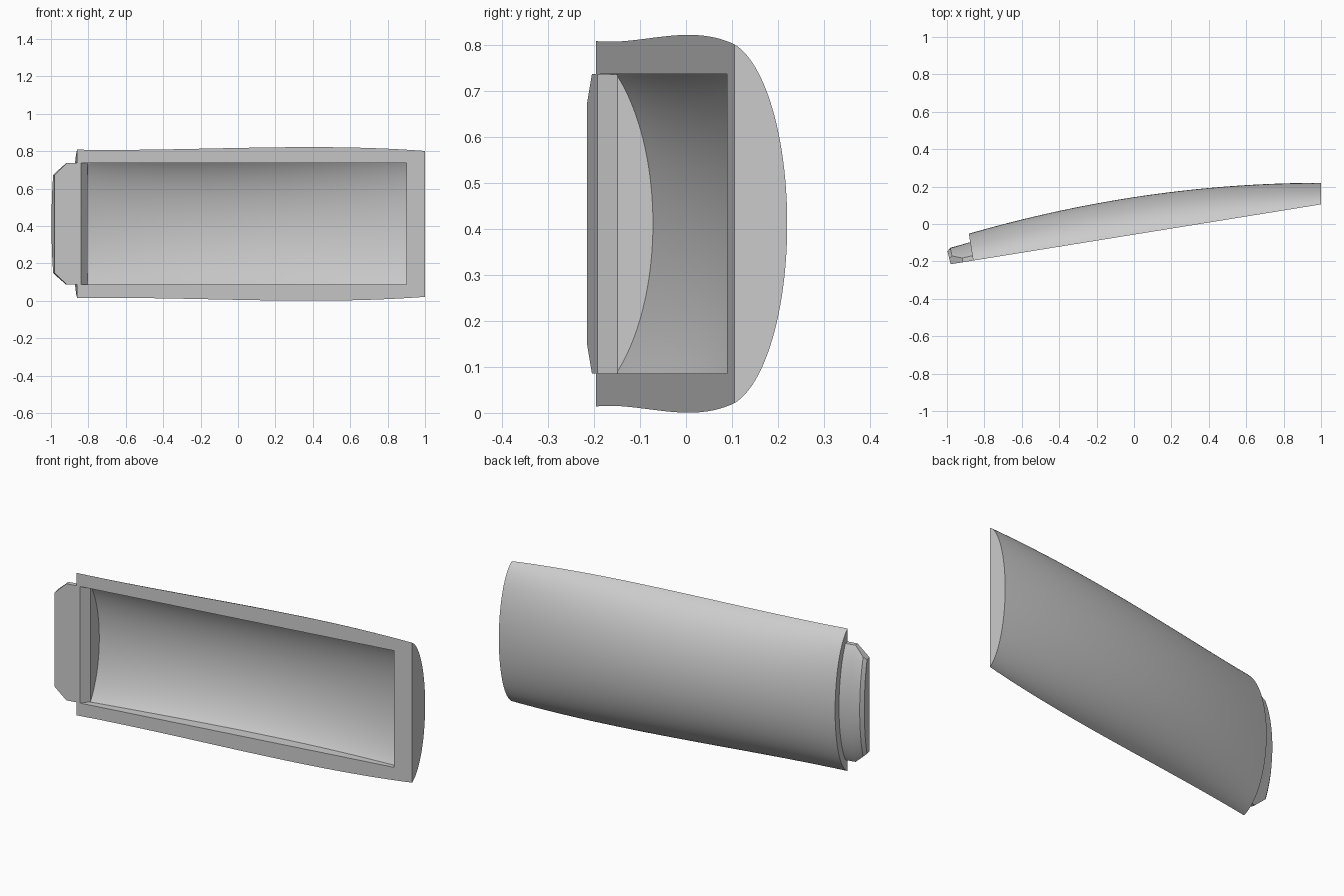
import bpy, bmesh, math
from mathutils import Vector

if "Cube" in bpy.data.objects:
    bpy.data.objects.remove(bpy.data.objects["Cube"])

ZC = 0.411                     # height of the centre line
T0 = math.radians(78)          # half angle of the arched cross-section
LEAN = 0.16                    # lean of sections square to the flat face

grey = bpy.data.materials.new("grey plastic")
grey.diffuse_color = (0.6, 0.6, 0.6, 1)
grey.use_nodes = True
grey.node_tree.nodes["Principled BSDF"].inputs["Base Color"].default_value = grey.diffuse_color


def plane_y(x):
    """Flat underside, slanted across the model."""
    return -0.215 + 0.1616 * (x + 0.98)


def half_height(x):
    """Smooth cubic through four measured half heights."""
    pts = [(-0.86, 0.397), (-0.2, 0.402), (0.4, 0.4105), (1.0, 0.39)]
    total = 0
    for i, (xi, hi) in enumerate(pts):
        for j, (xj, _) in enumerate(pts):
            if i != j:
                hi *= (x - xj) / (xi - xj)
        total += hi
    return total


def depth(x, lean):
    """Distance from the flat face to the crown of the bowed back."""
    d = 0.1
    for _ in range(12):
        d = 0.22 - 0.0767 * (1 - (x - lean * d)) ** 2 - plane_y(x)
    return d


def section(x, lean, zh=None, offset=0.0, front=0.0, n=56):
    """Closed ring: arched back, then the straight front edge."""
    h, d = half_height(max(x, -0.88)), depth(x, lean)
    zh = zh or h
    t_end = math.asin(min(1, zh / h) * math.sin(T0))
    ring = []
    for i in range(n + 1):
        t = t_end * (2 * i / n - 1)
        z = h * math.sin(t) / math.sin(T0)
        v = d * (math.cos(t) - math.cos(T0)) / (1 - math.cos(T0)) - offset
        ring.append(Vector((x - lean * v, plane_y(x) + v, ZC + z)))
    if zh < h:
        for s in (1, -1):
            ring.append(Vector((x + lean * front, plane_y(x) - front, ZC + s * zh)))
    return ring


def make_object(name, bm):
    bmesh.ops.recalc_face_normals(bm, faces=bm.faces)
    me = bpy.data.meshes.new(name)
    bm.to_mesh(me)
    bm.free()
    me.materials.append(grey)
    ob = bpy.data.objects.new(name, me)
    bpy.context.collection.objects.link(ob)
    return ob


def loft(name, rings):
    bm = bmesh.new()
    rows = [[bm.verts.new(p) for p in r] for r in rings]
    n = len(rows[0])
    for a, b in zip(rows, rows[1:]):
        for i in range(n):
            j = (i + 1) % n
            bm.faces.new((a[i], a[j], b[j], b[i]))
    bm.faces.new(rows[0])
    bm.faces.new(rows[-1])
    return make_object(name, bm)


def prism(name, outline, z0, z1):
    bm = bmesh.new()
    face = bm.faces.new([bm.verts.new((x, y, z0)) for x, y in outline])
    ext = bmesh.ops.extrude_face_region(bm, geom=[face])
    bmesh.ops.translate(bm, vec=(0, 0, z1 - z0),
                        verts=[e for e in ext["geom"] if isinstance(e, bmesh.types.BMVert)])
    return make_object(name, bm)


def cylinder(name, r, y0, y1):
    bm = bmesh.new()
    bmesh.ops.create_cone(bm, cap_ends=True, segments=32, radius1=r, radius2=r, depth=y1 - y0)
    for v in bm.verts:
        x, y, z = v.co
        v.co = (0.942 + x, (y0 + y1) / 2 + z, 0.415 + y)
    return make_object(name, bm)


def cut(target, cutter):
    mod = target.modifiers.new("cut", "BOOLEAN")
    mod.operation, mod.solver, mod.object = "DIFFERENCE", "EXACT", cutter
    bpy.context.view_layer.objects.active = target
    bpy.ops.object.modifier_apply(modifier=mod.name)
    bpy.data.objects.remove(cutter)


def smooth(ob):
    bpy.ops.object.select_all(action="DESELECT")
    ob.select_set(True)
    bpy.context.view_layer.objects.active = ob
    bpy.ops.object.shade_smooth_by_angle(angle=math.radians(25))


# Bowed cover shell: left end square to the flat face, right end square to x
N = 44
cover = loft("cover", [section(-0.86 + 1.86 * i / N, LEAN * (1 - i / N))
                       for i in range(N + 1)])

# Hollow with a floor that follows the back
cut(cover, loft("hollow_cutter", [section(-0.805 + 1.705 * i / N, 0, 0.325, 0.042, 0.06)
                                  for i in range(N + 1)]))

# Sloped lip at the left end of the hollow
cut(cover, prism("lip_cutter", [(-0.84, -0.193), (-0.805, -0.149), (-0.75, -0.149),
                                (-0.75, -0.26), (-0.84, -0.26)],
                 ZC - 0.3249, ZC + 0.3249))

# Screw hole with a wider recess on the back
cut(cover, cylinder("hole_cutter", 0.021, 0.0, 0.4))
cut(cover, cylinder("recess_cutter", 0.042, 0.155, 0.4))
smooth(cover)

# End tab with clipped corners and a bevelled tip
tab = loft("end_tab", [section(-0.86, LEAN, 0.325, 0.045),
                       section(-0.915, LEAN, 0.325, 0.045),
                       section(-0.965, 0.2, 0.277, 0.043),
                       section(-0.98, 0.25, 0.262, 0.056)])
smooth(tab)
